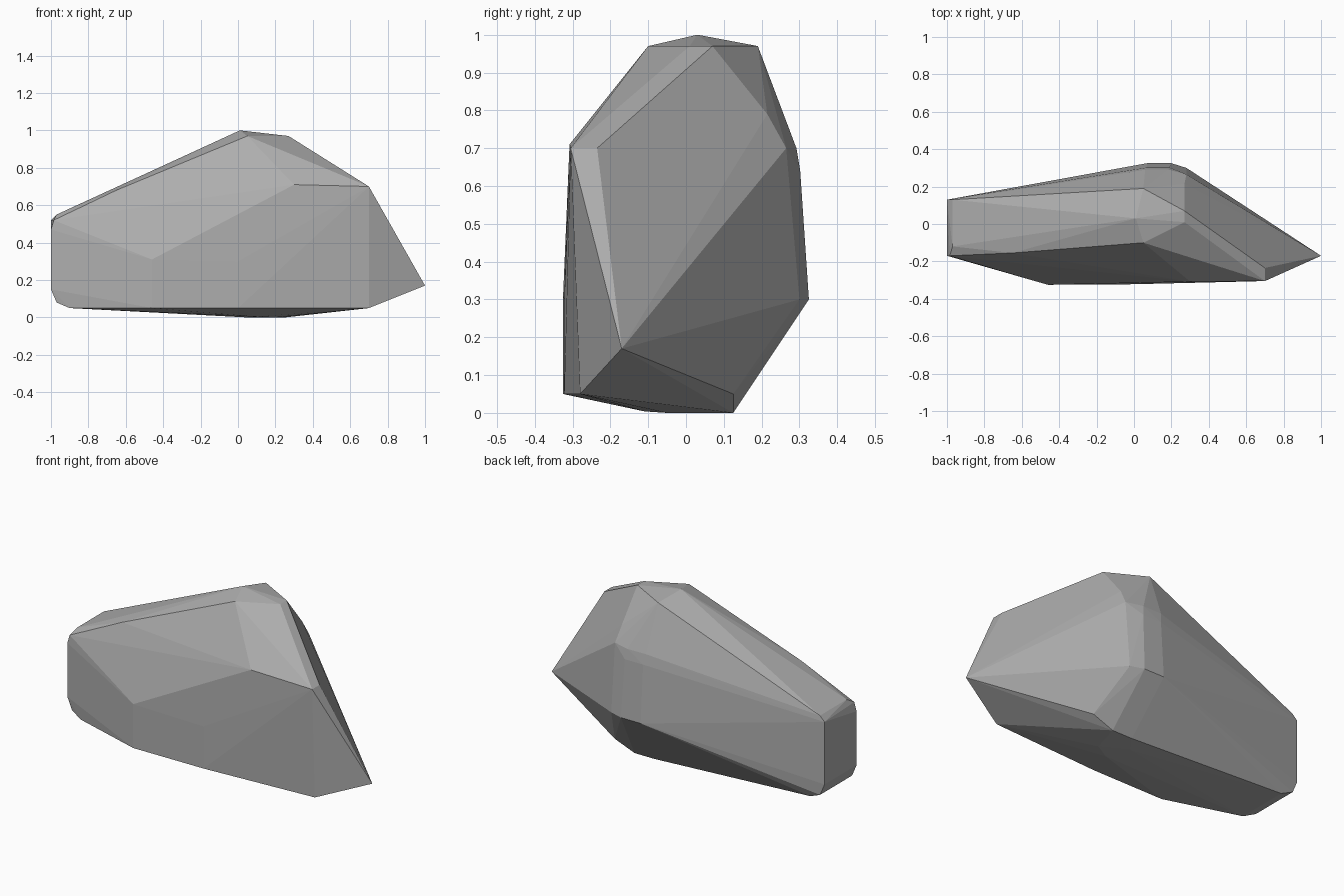
import bpy
import bmesh

default_cube = bpy.data.objects.get("Cube")
if default_cube:
    bpy.data.objects.remove(default_cube, do_unlink=True)


def make_material(name, colour):
    material = bpy.data.materials.new(name)
    material.use_nodes = True
    material.diffuse_color = colour
    shader = material.node_tree.nodes["Principled BSDF"]
    shader.inputs["Base Color"].default_value = colour
    shader.inputs["Roughness"].default_value = 0.9
    return material


def level(z, outline):
    """Lift a flat outline of (x, y) corners to one height."""
    return [(x, y, z) for x, y in outline]


def upright(x, y, heights):
    """Stack corners on one vertical edge."""
    return [(x, y, z) for z in heights]


def build_rock(name, corners, material):
    """Wrap the chiselled corner points in flat facets."""
    bm = bmesh.new()
    for corner in corners:
        bm.verts.new(corner)
    hull = bmesh.ops.convex_hull(bm, input=bm.verts[:])
    unused = {v for v in hull["geom_interior"] + hull["geom_unused"]
              if isinstance(v, bmesh.types.BMVert)}
    bmesh.ops.delete(bm, geom=list(unused), context="VERTS")
    bmesh.ops.recalc_face_normals(bm, faces=bm.faces[:])
    mesh = bpy.data.meshes.new(name)
    bm.to_mesh(mesh)
    bm.free()
    mesh.materials.append(material)
    mesh.shade_flat()
    rock = bpy.data.objects.new(name, mesh)
    bpy.context.scene.collection.objects.link(rock)
    return rock


# Crown: summit and the surrounding chipped rim
crown = [(0.01, 0.03, 1)]
crown += level(0.97, [(0.05, -0.1), (0.27, 0.01), (0.27, 0.07), (0.05, 0.19)])
crown += [(-0.65, -0.155, 0.68), (0.27, 0.215, 0.79)]

# Blunt end: upright flat face with chipped upper and lower corners
blunt_end = upright(-1, 0.13, [0.15, 0.52]) + upright(-1, -0.17, [0.15, 0.47])
blunt_end += level(0.55, [(-0.97, 0.13), (-0.97, -0.12)])
blunt_end += [(-0.985, -0.17, 0.52)]
blunt_end += level(0.08, [(-0.97, 0.13), (-0.97, -0.17)])

# Front wall: nearly vertical, rising towards the pointed end
front_wall = upright(-0.46, -0.325, [0.05, 0.31])
front_wall += upright(0, -0.322, [0.05, 0.3])
front_wall += [(0.3, -0.308, 0.71), (0.7, -0.28, 0.05)]
front_wall += level(0.7, [(0.7, -0.305), (0.7, -0.235)])

# Back wall: blunt rounded corner beside the point
back_wall = level(0.3, [(0.07, 0.325), (0.2, 0.325), (0.28, 0.3)])
back_wall += level(0.64, [(0.07, 0.302), (0.19, 0.302)])
back_wall += level(0.7, [(0.06, 0.29), (0.18, 0.292), (0.28, 0.265)])

# Base and the low pointed tip
base = level(0, [(0.05, 0.03), (0.12, 0.125), (0.25, 0.125), (0.2, -0.05)])
base += level(0.05, [(-0.9, 0.12), (-0.9, -0.19), (0.38, 0.125)])
base += [(0.1, -0.11, 0.004), (1, -0.17, 0.17)]

stone = make_material("grey stone", (0.42, 0.42, 0.42, 1))
build_rock("rock", crown + blunt_end + front_wall + back_wall + base, stone)
